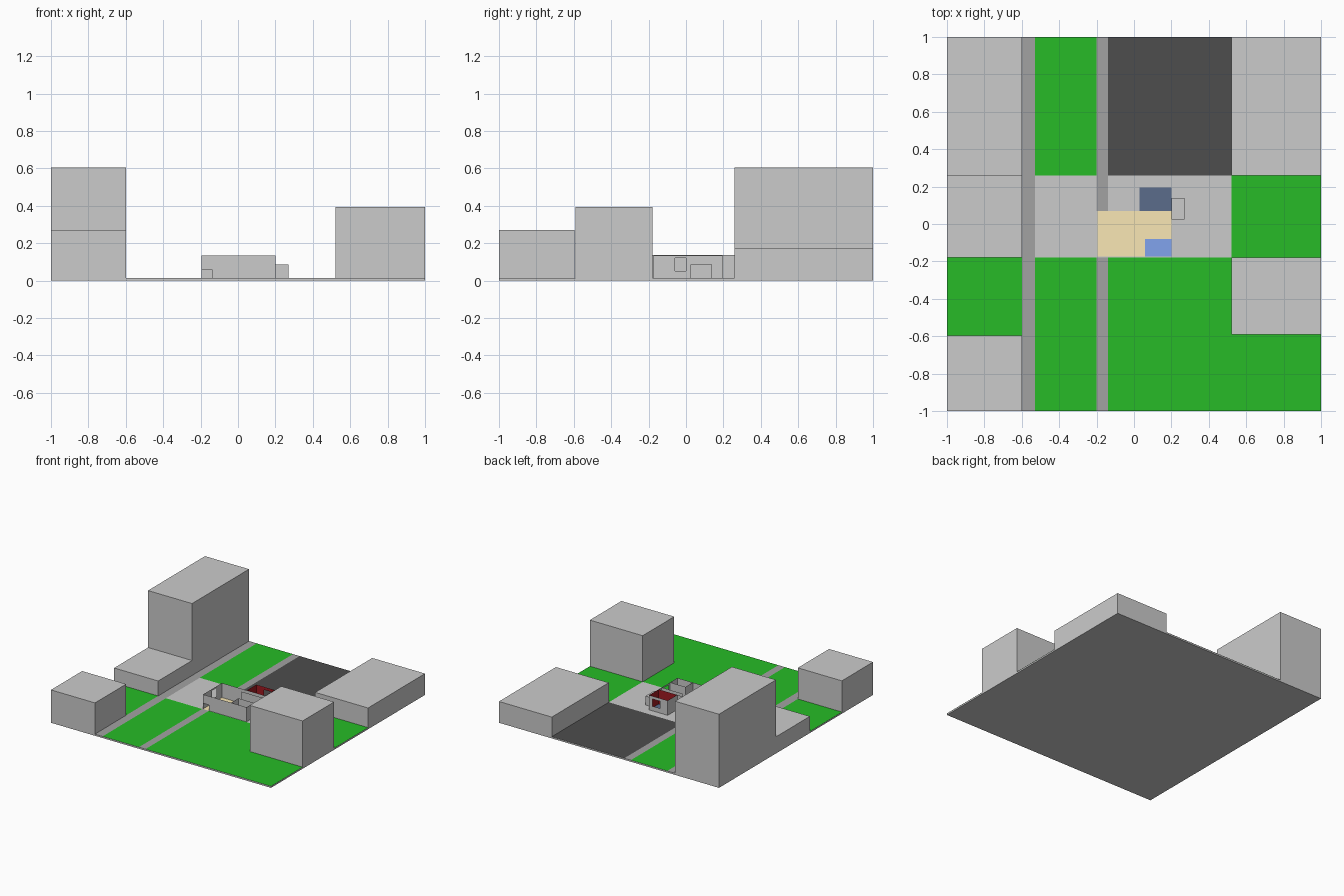
import bpy, bmesh

if "Cube" in bpy.data.objects:
    bpy.data.objects.remove(bpy.data.objects["Cube"])

G = 0.013   # top of the ground slab
H = 0.133   # top of the house walls


def material(name, rgb):
    m = bpy.data.materials.new(name)
    m.diffuse_color = (*rgb, 1)
    m.use_nodes = True
    m.node_tree.nodes["Principled BSDF"].inputs["Base Color"].default_value = m.diffuse_color
    return m


GREEN = material("grass", (0.02, 0.5, 0.02))
ROAD = material("road", (0.36, 0.36, 0.36))
ASPHALT = material("asphalt", (0.075, 0.075, 0.075))
TAN = material("wood_floor", (0.95, 0.80, 0.46))
BLUE = material("tile", (0.22, 0.37, 0.85))
NAVY = material("carpet", (0.105, 0.15, 0.26))
RED = material("red_paint", (0.35, 0.01, 0.015))


def finish(name, bm, mat=None):
    me = bpy.data.meshes.new(name)
    bm.to_mesh(me)
    bm.free()
    if mat:
        me.materials.append(mat)
    ob = bpy.data.objects.new(name, me)
    bpy.context.collection.objects.link(ob)
    return ob


def box(name, x0, x1, y0, y1, z0, z1, mat=None):
    bm = bmesh.new()
    bmesh.ops.create_cube(bm, size=1)
    for v in bm.verts:
        v.co = (x1 if v.co.x > 0 else x0,
                y1 if v.co.y > 0 else y0,
                z1 if v.co.z > 0 else z0)
    return finish(name, bm, mat)


def patch(name, x0, x1, y0, y1, mat, z=G + 0.001):
    bm = bmesh.new()
    bm.faces.new([bm.verts.new(p) for p in
                  ((x0, y0, z), (x1, y0, z), (x1, y1, z), (x0, y1, z))])
    return finish(name, bm, mat)


def wall(name, axis, at, a0, a1, hole=None, mat=None):
    """Thin upright sheet along x or y, with an optional (a0, a1, z0, z1) opening."""
    aa, zz = [a0, a1], [G, H]
    if hole:
        aa = sorted({a0, a1, hole[0], hole[1]})
        zz = sorted({G, H, hole[2], hole[3]})
    bm = bmesh.new()
    for p, q in zip(aa, aa[1:]):
        for s, t in zip(zz, zz[1:]):
            if hole and hole[0] <= p < hole[1] and hole[2] <= s < hole[3]:
                continue
            pts = ((p, s), (q, s), (q, t), (p, t))
            bm.faces.new([bm.verts.new((a, at, z) if axis == "x" else (at, a, z))
                          for a, z in pts])
    bmesh.ops.remove_doubles(bm, verts=bm.verts, dist=1e-5)
    bmesh.ops.dissolve_limit(bm, angle_limit=0.01, verts=bm.verts, edges=bm.edges)
    return finish(name, bm, mat)


# ground
box("ground_slab", -1, 1, -1, 1, 0, G)
lawns = [(-0.53, -0.20, 0.26, 1), (0.52, 1, -0.18, 0.26),
         (-1, -0.60, -0.595, -0.18), (-0.53, -0.20, -1, -0.18),
         (-0.14, 0.52, -1, -0.18), (0.52, 1, -1, -0.59)]
for r in lawns:
    patch("lawn", *r, GREEN)
patch("road", -0.60, -0.53, -1, 1, ROAD)
patch("front_path", -0.20, -0.14, -1, -0.18, ROAD)
patch("back_path", -0.20, -0.14, 0.07, 1, ROAD)
patch("parking_lot", -0.14, 0.52, 0.26, 1, ASPHALT)

# neighbouring blocks
for name, x0, x1, y0, y1, top in (
        ("tall_block", -1, -0.60, 0.26, 1, 0.605),
        ("low_left_block", -1, -0.60, -0.18, 0.26, 0.137),
        ("front_left_block", -1, -0.60, -1, -0.595, 0.27),
        ("front_right_block", 0.52, 1, -0.59, -0.18, 0.393),
        ("back_right_block", 0.52, 1, 0.26, 1, 0.175)):
    box(name, x0, x1, y0, y1, G, top)

# house floors
L, R, F, M, B = -0.195, 0.20, -0.175, 0.07, 0.195
patch("living_floor", L, R, F, M, TAN)
patch("bathroom_floor", 0.06, R, F, -0.08, BLUE, G + 0.002)
patch("bedroom_floor", 0.03, R, M, B, NAVY)

# house walls
window = (-0.06, 0.0, 0.05, 0.12)
wall("front_wall", "x", F, L, R, (L, -0.14, G, 0.06))
wall("left_wall", "y", L, F, M, window)
wall("right_wall", "y", R, F, B, window)
wall("middle_wall", "x", M, L, R)
wall("inner_wall", "x", 0.03, 0.01, R)
wall("bathroom_side_wall", "y", 0.06, F, -0.08)
wall("bathroom_back_wall", "x", -0.08, 0.06, R)

# bedroom with red lining
back_window = (0.10, 0.17, 0.05, 0.11)
wall("bedroom_back_wall", "x", B, 0.03, R, back_window)
wall("bedroom_left_wall", "y", 0.03, M, B)
e = 0.002
wall("red_back", "x", B - e, 0.03 + e, R - e, back_window, RED)
wall("red_front", "x", M + e, 0.03 + e, R - e, None, RED)
wall("red_left", "y", 0.03 + e, M + e, B - e, None, RED)
wall("red_right", "y", R - e, M + e, B - e, None, RED)

# side annex
box("side_annex", R, 0.27, 0.025, 0.14, G, 0.086)
